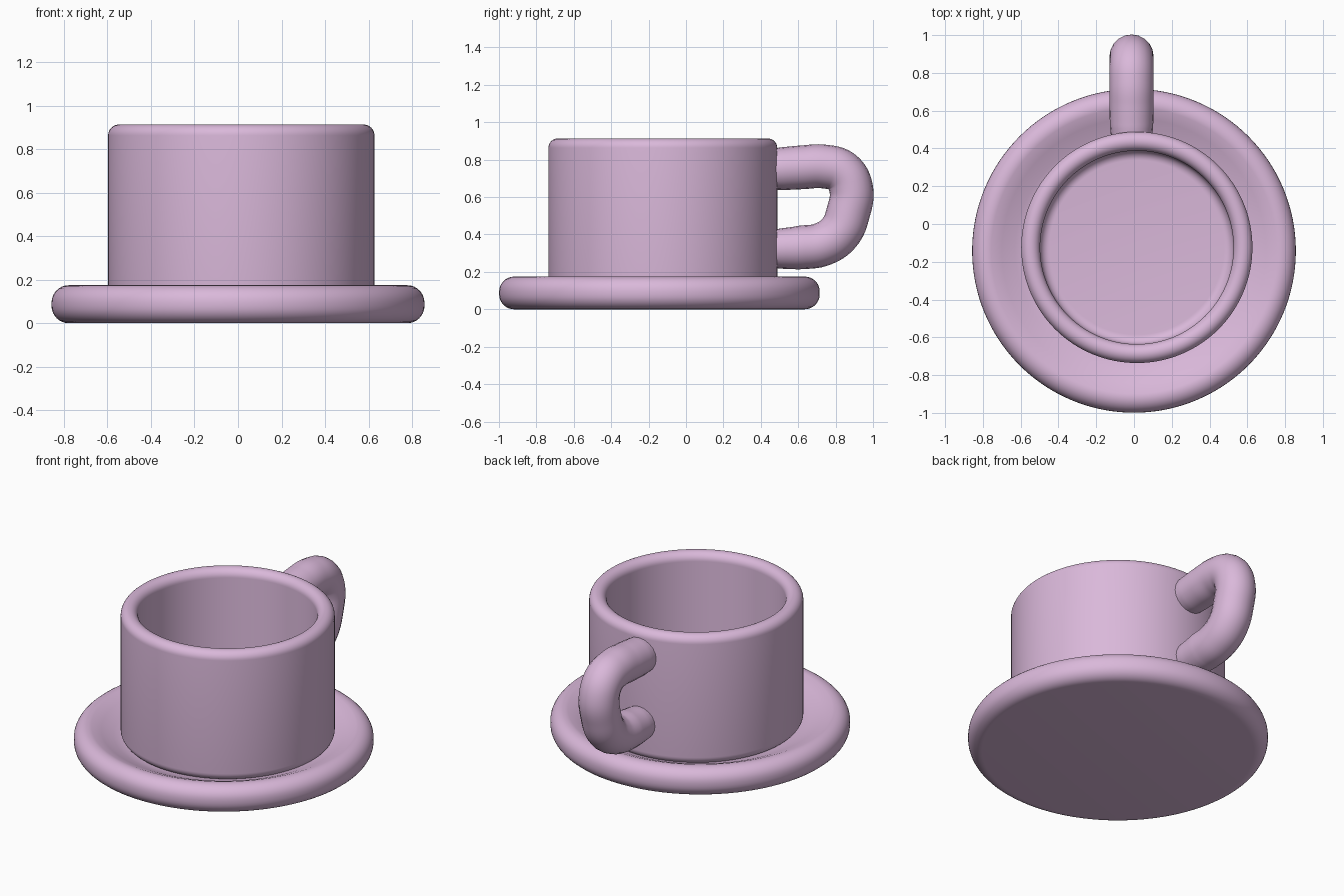
import bpy, math

if "Cube" in bpy.data.objects:
    bpy.data.objects.remove(bpy.data.objects["Cube"])

# one flat colour
mauve = bpy.data.materials.new("mauve_glaze")
mauve.diffuse_color = (0.70, 0.48, 0.70, 1)
mauve.use_nodes = True
mauve.node_tree.nodes["Principled BSDF"].inputs["Base Color"].default_value = mauve.diffuse_color


def finish(obj, angle=40):
    bpy.ops.object.select_all(action='DESELECT')
    obj.select_set(True)
    bpy.context.view_layer.objects.active = obj
    bpy.ops.object.shade_smooth_by_angle(angle=math.radians(angle))


def arc(cr, cz, r, a0, a1, n=8):
    """Points of an arc in the (radius, z) plane, angles in degrees."""
    return [(cr + r * math.cos(math.radians(a0 + (a1 - a0) * i / n)),
             cz + r * math.sin(math.radians(a0 + (a1 - a0) * i / n))) for i in range(n + 1)]


def lathe(name, profile, cx, cy, n=128):
    """Turn a profile that runs from the bottom axis to the top axis."""
    verts = [(cx, cy, profile[0][1])]
    faces = []
    rings = profile[1:-1]
    for r, z in rings:
        for k in range(n):
            a = 2 * math.pi * k / n
            verts.append((cx + r * math.cos(a), cy + r * math.sin(a), z))
    verts.append((cx, cy, profile[-1][1]))
    last, top = len(verts) - 1, 1 + (len(rings) - 1) * n
    for k in range(n):
        k2 = (k + 1) % n
        faces.append((0, 1 + k2, 1 + k))
        faces.append((last, top + k, top + k2))
        for i in range(len(rings) - 1):
            a, b = 1 + i * n, 1 + (i + 1) * n
            faces.append((a + k, a + k2, b + k2, b + k))
    me = bpy.data.meshes.new(name)
    me.from_pydata(verts, [], faces)
    me.materials.append(mauve)
    obj = bpy.data.objects.new(name, me)
    bpy.context.collection.objects.link(obj)
    finish(obj)
    return obj


# saucer: flat base, rounded rim, sloping dish
saucer = ([(0, 0)] + arc(0.777, 0.08, 0.08, -90, 0) + arc(0.777, 0.095, 0.08, 0, 105)
          + [(0.70, 0.15), (0.63, 0.118), (0.57, 0.102), (0.50, 0.098), (0, 0.098)])
lathe("saucer", saucer, 0, -0.142)

# cup: rounded foot, straight wall, rounded lip, flat inner floor
cup = ([(0, 0.10)] + arc(0.562, 0.15, 0.05, -90, 0) + arc(0.562, 0.863, 0.05, 0, 180, 16)
       + arc(0.462, 0.25, 0.05, 0, -90) + [(0, 0.20)])
lathe("cup", cup, 0.015, -0.124)

# handle: thick round tube along a bent path, ends buried in the cup wall
path = [(0.45, 0.748, 0.92), (0.52, 0.752, 0.98), (0.62, 0.759, 1), (0.74, 0.763, 1),
        (0.835, 0.733, 1), (0.883, 0.645, 1), (0.868, 0.52, 1), (0.82, 0.41, 1),
        (0.73, 0.348, 1), (0.62, 0.331, 1), (0.52, 0.325, 0.93), (0.45, 0.323, 0.85)]
cu = bpy.data.curves.new("handle", 'CURVE')
cu.dimensions = '3D'
cu.bevel_depth = 0.117
cu.bevel_resolution = 8
cu.resolution_u = 8
cu.use_fill_caps = True
sp = cu.splines.new('BEZIER')
sp.bezier_points.add(len(path) - 1)
for p, (y, z, r) in zip(sp.bezier_points, path):
    p.co = (-0.013, y, z)
    p.radius = r
    p.handle_left_type = p.handle_right_type = 'AUTO'
cu.materials.append(mauve)
handle = bpy.data.objects.new("handle", cu)
bpy.context.collection.objects.link(handle)
bpy.ops.object.select_all(action='DESELECT')
handle.select_set(True)
bpy.context.view_layer.objects.active = handle
bpy.ops.object.convert(target='MESH')
finish(bpy.context.view_layer.objects.active, 50)
